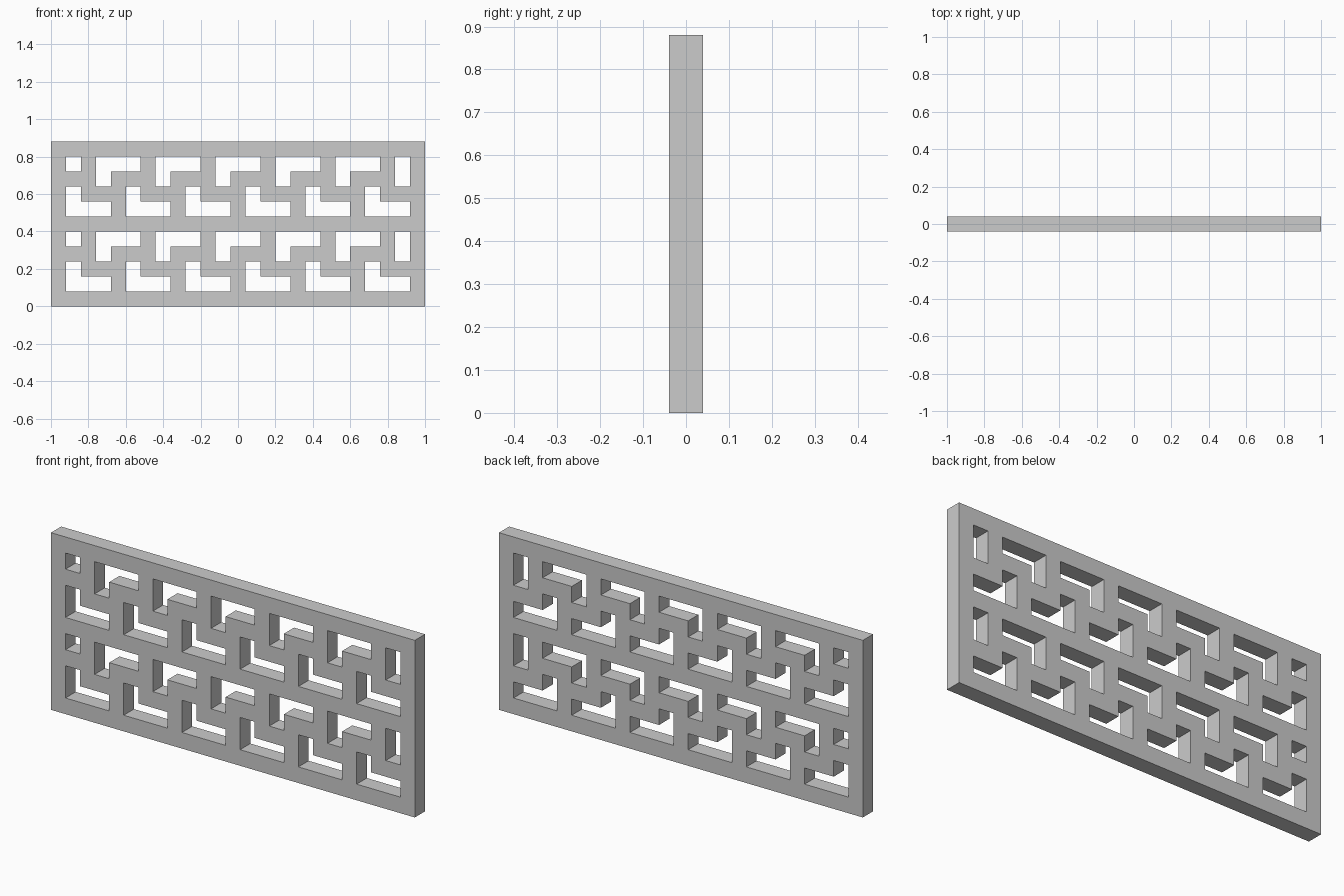
import bpy, bmesh

if "Cube" in bpy.data.objects:
    bpy.data.objects.remove(bpy.data.objects["Cube"])

U = 0.08            # lattice module: every bar and opening is one unit wide
COLS, ROWS = 25, 11

# Openings as (column, row) cells: two identical bands of interlocking L shapes
openings = set()
for base in (1, 6):
    for c in range(1, COLS - 1, 4):
        # upright L in the lower half of the band
        openings |= {(c, base), (c + 1, base), (c + 2, base), (c, base + 1)}
    for c in range(3, COLS - 5, 4):
        # inverted L in the upper half of the band
        openings |= {(c, base + 2), (c, base + 3), (c + 1, base + 3), (c + 2, base + 3)}
    # cut-off pieces at the two ends
    openings |= {(1, base + 3), (23, base + 2), (23, base + 3)}

# Flat lattice sheet facing the front
bm = bmesh.new()
grid = [[bm.verts.new(((c - COLS / 2) * U, 0, r * U)) for r in range(ROWS + 1)]
        for c in range(COLS + 1)]
for c in range(COLS):
    for r in range(ROWS):
        if (c, r) not in openings:
            bm.faces.new((grid[c][r], grid[c + 1][r], grid[c + 1][r + 1], grid[c][r + 1]))
bmesh.ops.delete(bm, geom=[v for v in bm.verts if not v.link_faces], context='VERTS')

mesh = bpy.data.meshes.new("lattice_panel")
bm.to_mesh(mesh)
bm.free()
panel = bpy.data.objects.new("lattice_panel", mesh)
bpy.context.collection.objects.link(panel)

# Panel thickness
thick = panel.modifiers.new("thickness", 'SOLIDIFY')
thick.thickness = U
thick.offset = 0
